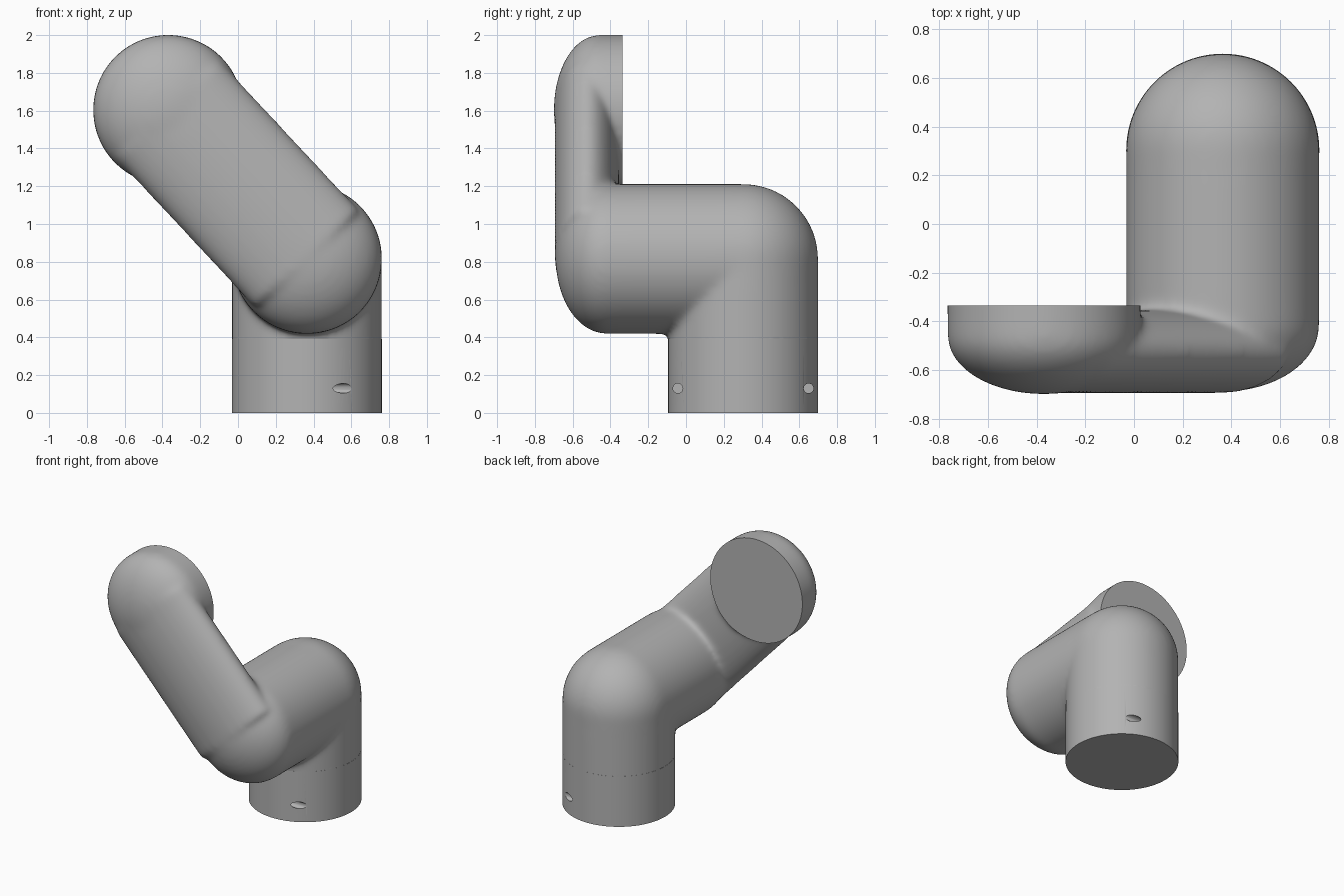
import bpy
import bmesh
from math import radians
from mathutils import Matrix, Vector

cube = bpy.data.objects.get("Cube")
if cube:
    bpy.data.objects.remove(cube, do_unlink=True)

# Joint centres and main radius
R = 0.397
COLUMN_X, COLUMN_Y, SHOULDER_Z = 0.365, 0.303, 0.815
ARM_X, ARM_Z = -0.37, 1.604
SEAM_Z, FACE_Y = 0.392, -0.335

grey = bpy.data.materials.new("mid grey")
grey.use_nodes = True
colour = (0.45, 0.45, 0.45, 1)
grey.diffuse_color = colour
grey.node_tree.nodes["Principled BSDF"].inputs["Base Color"].default_value = colour


def tube(bm, start, end, rx, ry=None, segments=96):
    """Capped elliptical tube between two points; ry is its radius along world y."""
    a, b = Vector(start), Vector(end)
    axis = (b - a).normalized()
    side = Vector((0, 1, 0)) if abs(axis.y) < 0.9 else Vector((0, 0, 1))
    other = side.cross(axis)
    basis = Matrix((other, side, axis)).transposed().to_4x4()
    matrix = Matrix.Translation((a + b) / 2) @ basis @ Matrix.Diagonal((rx, ry or rx, 1, 1))
    bmesh.ops.create_cone(bm, cap_ends=True, segments=segments, radius1=1, radius2=1,
                          depth=(b - a).length, matrix=matrix)


def ball(bm, centre, radii):
    matrix = Matrix.Translation(centre) @ Matrix.Diagonal((*radii, 1))
    bmesh.ops.create_uvsphere(bm, u_segments=64, v_segments=40, radius=1, matrix=matrix)


def box(bm, low, high):
    low, high = Vector(low), Vector(high)
    matrix = Matrix.Translation((low + high) / 2) @ Matrix.Diagonal((*(high - low), 1))
    bmesh.ops.create_cube(bm, size=1, matrix=matrix)


def make(name, bm, cutter=False):
    bmesh.ops.recalc_face_normals(bm, faces=bm.faces)
    mesh = bpy.data.meshes.new(name)
    bm.to_mesh(mesh)
    bm.free()
    obj = bpy.data.objects.new(name, mesh)
    bpy.context.collection.objects.link(obj)
    mesh.materials.append(grey)
    obj.hide_render = cutter
    return obj


def cut(obj, cutter):
    mod = obj.modifiers.new("cut", "BOOLEAN")
    mod.operation, mod.solver, mod.object = "DIFFERENCE", "EXACT", cutter


def finish(obj, cutters):
    """Bake the modifiers, drop the cutters and shade smooth."""
    bpy.context.view_layer.update()
    graph = bpy.context.evaluated_depsgraph_get()
    obj.data = bpy.data.meshes.new_from_object(obj.evaluated_get(graph))
    obj.modifiers.clear()
    for cutter in cutters:
        bpy.data.objects.remove(cutter, do_unlink=True)
    bpy.ops.object.select_all(action="DESELECT")
    obj.select_set(True)
    bpy.context.view_layer.objects.active = obj
    bpy.ops.object.shade_smooth_by_angle(angle=radians(40))


# Bent housing: column, elbow, shoulder, slanted link and end puck
bm = bmesh.new()
elbow = (COLUMN_X, COLUMN_Y, SHOULDER_Z)
shoulder = (COLUMN_X, -0.42, SHOULDER_Z)
puck = (ARM_X, -0.46, ARM_Z)
tube(bm, (COLUMN_X, COLUMN_Y, 0.2), elbow, R)
ball(bm, elbow, (R, R, R))
tube(bm, elbow, shoulder, R)
ball(bm, shoulder, (R, 0.27, R))
tube(bm, (COLUMN_X, -0.525, SHOULDER_Z), (ARM_X, -0.525, ARM_Z), 0.378, 0.17)
tube(bm, (ARM_X, -0.15, ARM_Z), puck, R)
ball(bm, puck, (R, 0.24, R))
housing = make("bent_arm_housing", bm)

# Fuse the parts and soften the inner creases
remesh = housing.modifiers.new("fuse", "REMESH")
remesh.mode, remesh.voxel_size = "VOXEL", 0.016
soften = housing.modifiers.new("soften", "SMOOTH")
soften.factor, soften.iterations = 0.5, 22

# Trim the flat mounting face and the seam above the base
bm = bmesh.new()
box(bm, (-1, FACE_Y, 1.19), (0.1, 0.1, 2.2))
face_cutter = make("face_cutter", bm, True)
bm = bmesh.new()
box(bm, (-1, -1, -0.5), (1, 1, SEAM_Z))
seam_cutter = make("seam_cutter", bm, True)
cut(housing, face_cutter)
cut(housing, seam_cutter)
finish(housing, (face_cutter, seam_cutter))

# Base collar with two blind screw holes
bm = bmesh.new()
tube(bm, (COLUMN_X, COLUMN_Y, 0), (COLUMN_X, COLUMN_Y, SEAM_Z), R)
collar = make("base_collar", bm)
hole_cutters = []
for side in (-1, 1):
    bm = bmesh.new()
    y = COLUMN_Y + side * 0.346
    tube(bm, (0.44, y, 0.13), (0.9, y, 0.13), 0.026, segments=24)
    hole_cutters.append(make("hole_cutter", bm, True))
    cut(collar, hole_cutters[-1])
finish(collar, hole_cutters)
